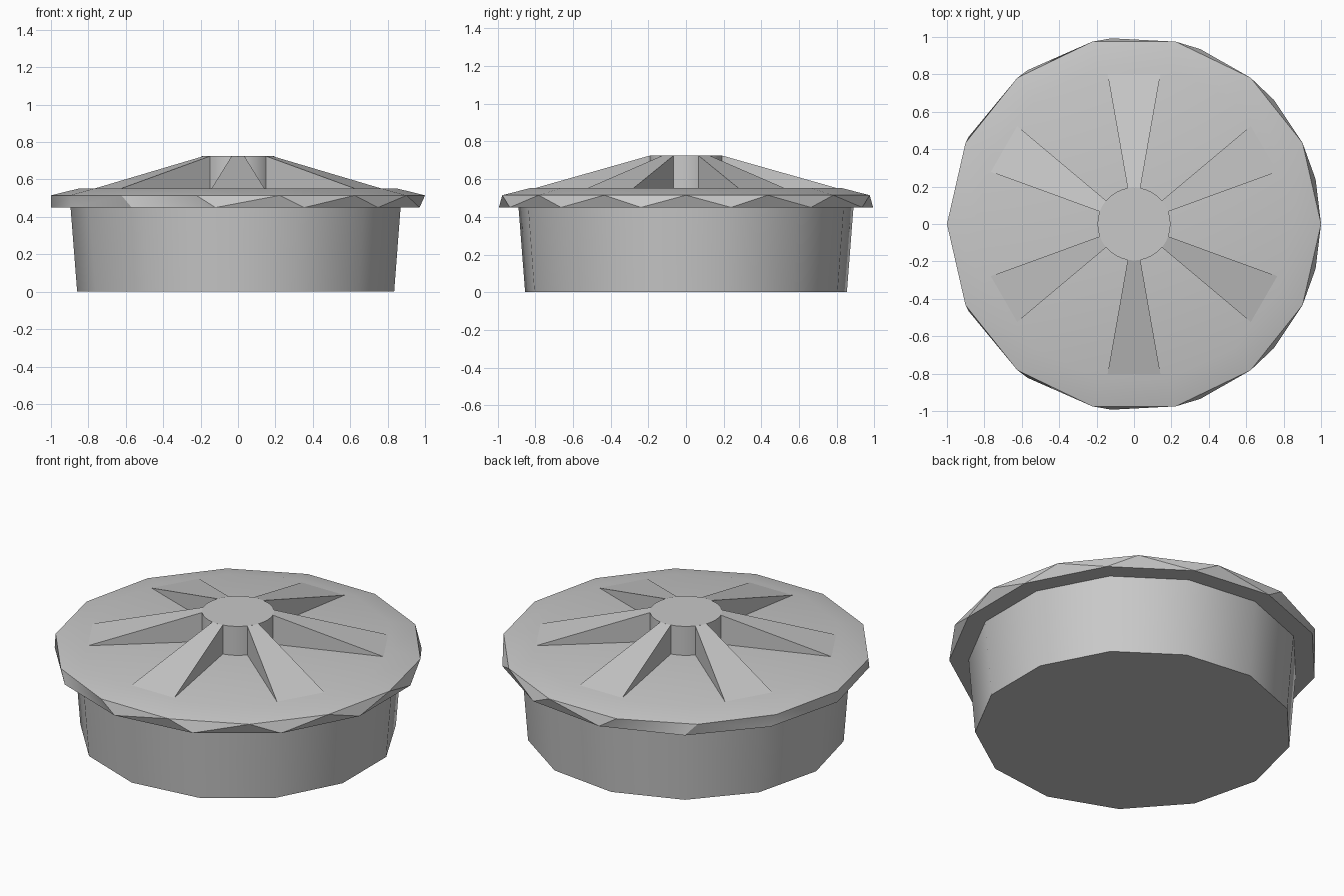
import bpy
import bmesh
from math import cos, sin, pi, radians
from mathutils import Vector

cube = bpy.data.objects.get("Cube")
if cube:
    bpy.data.objects.remove(cube, do_unlink=True)

grey = bpy.data.materials.new("light_grey")
grey.use_nodes = True
colour = (0.58, 0.58, 0.58, 1)
grey.diffuse_color = colour
grey.node_tree.nodes["Principled BSDF"].inputs["Base Color"].default_value = colour


def ring(radius, z, sides):
    """Regular polygon with one corner pointing to -x."""
    return [Vector((radius * cos(pi + 2 * pi * i / sides),
                    radius * sin(pi + 2 * pi * i / sides), z))
            for i in range(sides)]


def solid(name, points):
    """Convex part spanned by its corner points, smooth below 30 degrees."""
    bm = bmesh.new()
    for p in points:
        bm.verts.new(p)
    bmesh.ops.convex_hull(bm, input=bm.verts[:])
    bmesh.ops.dissolve_limit(bm, angle_limit=radians(0.5),
                             verts=bm.verts[:], edges=bm.edges[:])
    bmesh.ops.recalc_face_normals(bm, faces=bm.faces[:])
    mesh = bpy.data.meshes.new(name)
    bm.to_mesh(mesh)
    bm.free()
    mesh.materials.append(grey)
    obj = bpy.data.objects.new(name, mesh)
    bpy.context.collection.objects.link(obj)
    bpy.ops.object.select_all(action='DESELECT')
    obj.select_set(True)
    bpy.context.view_layer.objects.active = obj
    bpy.ops.object.shade_smooth_by_angle(angle=radians(30))
    return obj


# Tapered pot body, its top edge tucked into the lid
solid("body", ring(0.86, 0, 13) + ring(0.896, 0.46, 13))

# Lid with a zigzag rim between two polygons of unequal side count
solid("lid", ring(1, 0.45, 13) + ring(1, 0.515, 14) + ring(0.85, 0.552, 14))

# Raised round hub
HUB_RADIUS, HUB_TOP = 0.195, 0.725
solid("hub", ring(HUB_RADIUS, 0.5, 36) + ring(HUB_RADIUS, HUB_TOP, 36))

# Six sloping ribs that widen from the hub toward the rim
for i in range(6):
    corners = []
    for side in (-10, 10):
        a = radians(30 + 60 * i + side)
        for r, z in ((HUB_RADIUS, HUB_TOP), (HUB_RADIUS, 0.53),
                     (0.815, 0.552), (0.815, 0.53)):
            corners.append(Vector((r * cos(a), r * sin(a), z)))
    solid(f"rib_{i + 1}", corners)
